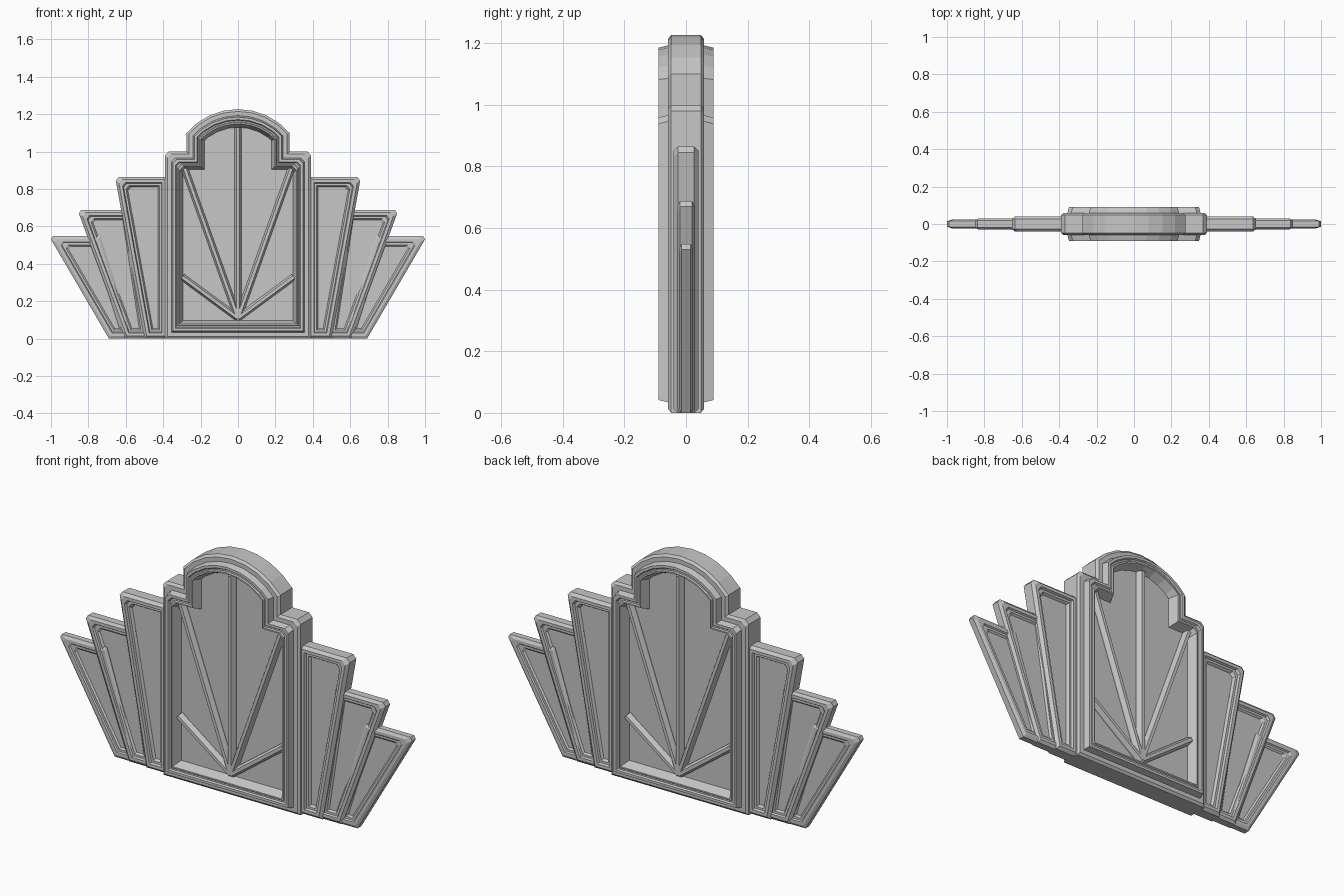
import bpy, bmesh, math
from mathutils import Vector

cube = bpy.data.objects.get("Cube")
if cube:
    bpy.data.objects.remove(cube, do_unlink=True)

stone = bpy.data.materials.new("grey stone")
stone.use_nodes = True
grey = (0.57, 0.57, 0.57, 1)
stone.diffuse_color = grey
stone.node_tree.nodes["Principled BSDF"].inputs["Base Color"].default_value = grey


def finish(bm, name):
    bmesh.ops.recalc_face_normals(bm, faces=bm.faces)
    mesh = bpy.data.meshes.new(name)
    bm.to_mesh(mesh)
    bm.free()
    mesh.materials.append(stone)
    obj = bpy.data.objects.new(name, mesh)
    bpy.context.collection.objects.link(obj)
    return obj


def inset(outline, distance):
    """Move every edge of a counter-clockwise outline inward, with mitred corners."""
    result = []
    for i, p in enumerate(outline):
        a = (p - outline[i - 1]).normalized()
        b = (outline[(i + 1) % len(outline)] - p).normalized()
        na, nb = Vector((-a.y, a.x)), Vector((-b.y, b.x))
        result.append(p + (na + nb) * distance / (1 + na.dot(nb)))
    return result


def clip_corners(outline, corners, size):
    """Cut the listed corners off an outline."""
    result = []
    for i, p in enumerate(outline):
        if i in corners:
            for q in (outline[i - 1], outline[(i + 1) % len(outline)]):
                result.append(p + (q - p).normalized() * size)
        else:
            result.append(p)
    return result


def moulded_panel(name, points, corners, profile, side=1):
    """Two-sided panel; profile lists (inset, half depth) from rim to centre."""
    outline = [Vector(p) for p in points]
    bm = bmesh.new()
    steps = [(d, y) for d, y in reversed(profile)] + [(d, -y) for d, y in profile]
    rings = []
    for d, y in steps:
        ring = clip_corners(inset(outline, d), corners, 0.02)
        rings.append([bm.verts.new((side * p.x, y, p.y)) for p in ring])
    n = len(rings[0])
    for r, s in zip(rings, rings[1:]):
        for i in range(n):
            j = (i + 1) % n
            bm.faces.new((r[i], r[j], s[j], s[i]))
    bm.faces.new(rings[0])
    bm.faces.new(rings[-1])
    return finish(bm, name)


def bevelled_bar(name, start, end, half_width):
    """Bar with chamfered front and back between two points in the upright plane."""
    a, b = Vector((start[0], 0, start[1])), Vector((end[0], 0, end[1]))
    along = (b - a).normalized()
    across = Vector((along.z, 0, -along.x)) * half_width
    depth = Vector((0, 1, 0))
    front = [across - depth * 0.048, across * 0.45 - depth * 0.068,
             across * -0.45 - depth * 0.068, -across - depth * 0.048]
    section = front + [-o for o in front]
    bm = bmesh.new()
    r = [bm.verts.new(a + o) for o in section]
    s = [bm.verts.new(b + o) for o in section]
    for i in range(len(section)):
        j = (i + 1) % len(section)
        bm.faces.new((r[i], r[j], s[j], s[i]))
    bm.faces.new(r)
    bm.faces.new(s)
    return finish(bm, name)


# Central arched panel with shoulders and a raised frame
half_arch, spring, crown, segments = 0.275, 1.1, 1.227, 8
rise = crown - spring
radius = (half_arch ** 2 + rise ** 2) / (2 * rise)
sweep = math.asin(half_arch / radius)
arch = []
for i in range(segments + 1):
    angle = sweep * (1 - 2 * i / segments)
    arch.append((radius * math.sin(angle), crown - radius + radius * math.cos(angle)))
body = ([(-0.39, 0), (0.39, 0), (0.39, 1.0), (half_arch, 1.0)] + arch
        + [(-half_arch, 1.0), (-0.39, 1.0)])
moulded_panel("central_panel", body, (2, len(body) - 1), [
    (0, 0.048), (0.012, 0.058), (0.034, 0.058), (0.042, 0.09), (0.055, 0.09),
    (0.06, 0.082), (0.067, 0.082), (0.071, 0.088), (0.078, 0.088), (0.096, 0.04)])

# Sunburst bars on the central panel
hub = (0, 0.11)
bevelled_bar("centre_bar", hub, (0, 1.13), 0.02)
for side, label in ((1, "left"), (-1, "right")):
    bevelled_bar(label + "_steep_bar", hub, (side * 0.285, 0.91), 0.018)
    bevelled_bar(label + "_low_bar", hub, (side * 0.298, 0.33), 0.018)

# Fanned wings: inner foot, outer foot, outer top, inner top, top height, half depth
wings = {
    "inner": (0.375, 0.50, 0.657, 0.375, 0.865, 0.041),
    "middle": (0.465, 0.605, 0.858, 0.57, 0.688, 0.029),
    "outer": (0.56, 0.69, 1.01, 0.735, 0.548, 0.023),
}
for name, (foot_in, foot_out, top_out, top_in, top, h) in wings.items():
    shape = [(foot_in, 0), (foot_out, 0), (top_out, top), (top_in, top)]
    rim = [(0, h * 0.65), (0.014, h), (0.03, h), (0.035, h * 0.72),
           (0.046, h * 0.72), (0.054, h * 0.4)]
    for side, label in ((1, "left"), (-1, "right")):
        moulded_panel(f"{label}_{name}_wing", shape, (2,), rim, side)
